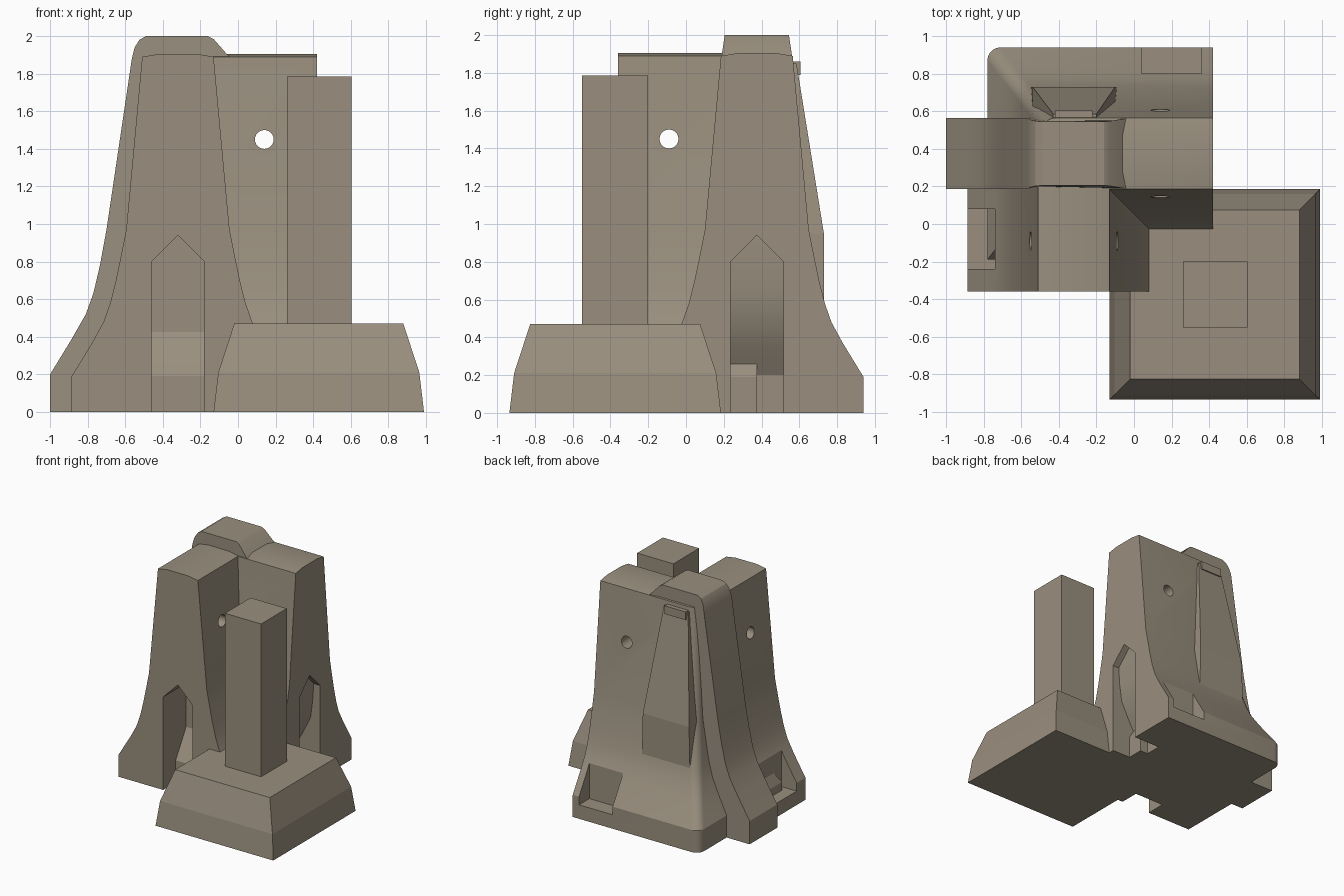
import bpy, bmesh, math

cube = bpy.data.objects.get("Cube")
if cube:
    bpy.data.objects.remove(cube, do_unlink=True)

stone = bpy.data.materials.new("warm grey stone")
stone.use_nodes = True
COLOR = (0.32, 0.275, 0.21, 1)
stone.diffuse_color = COLOR
stone.node_tree.nodes["Principled BSDF"].inputs["Base Color"].default_value = COLOR

# Wall profile: half thickness and height
PROFILE = [(.565, 0), (.565, .19), (.455, .37), (.395, .48), (.36, .58), (.33, .7),
           (.305, .82), (.275, .97), (.19, 1.89), (.1, 1.905)]
WALL_X, WALL_Y = -.32, .375


def loft(name, sections):
    """Skin a stack of equal-length rings and cap both ends."""
    bm = bmesh.new()
    rings = [[bm.verts.new(p) for p in s] for s in sections]
    n = len(rings[0])
    for a, b in zip(rings, rings[1:]):
        for i in range(n):
            j = (i + 1) % n
            bm.faces.new((a[i], a[j], b[j], b[i]))
    bm.faces.new(rings[0][::-1])
    bm.faces.new(rings[-1])
    bmesh.ops.recalc_face_normals(bm, faces=bm.faces)
    mesh = bpy.data.meshes.new(name)
    bm.to_mesh(mesh)
    bm.free()
    obj = bpy.data.objects.new(name, mesh)
    bpy.context.collection.objects.link(obj)
    mesh.materials.append(stone)
    return obj


def rect(x0, x1, y0, y1, z):
    return [(x0, y0, z), (x1, y0, z), (x1, y1, z), (x0, y1, z)]


def box(name, x, y, z):
    return loft(name, [rect(*x, *y, h) for h in z])


def activate(obj):
    bpy.ops.object.select_all(action='DESELECT')
    bpy.context.view_layer.objects.active = obj
    obj.select_set(True)


def cut(obj, cutter):
    mod = obj.modifiers.new("cut", 'BOOLEAN')
    mod.operation, mod.solver, mod.object = 'DIFFERENCE', 'EXACT', cutter
    activate(obj)
    bpy.ops.object.modifier_apply(modifier=mod.name)
    bpy.data.objects.remove(cutter, do_unlink=True)


def smooth(obj):
    activate(obj)
    bpy.ops.object.shade_smooth_by_angle(angle=math.radians(25))


def bore(x, y, axis):
    """Round cutter through a wall along x or y."""
    ring = [(.05 * math.cos(t * math.tau / 24), 1.45 + .05 * math.sin(t * math.tau / 24))
            for t in range(24)]
    ends = (-1, 1)
    if axis == 'x':
        return loft("bore", [[(x + e, y + u, z) for u, z in ring] for e in ends])
    return loft("bore", [[(x + u, y + e, z) for u, z in ring] for e in ends])


ARCH = [(-.14, -.1), (.14, -.1), (.14, .8), (0, .94), (-.14, .8)]

# Front wall with pointed niche, bore and side pocket
front_wall = loft("front_wall", [rect(WALL_X - h, WALL_X + h, -.36, WALL_Y, z) for h, z in PROFILE])
cut(front_wall, loft("niche", [[(WALL_X + u, y, z) for u, z in ARCH] for y in (-.5, -.05)]))
cut(front_wall, bore(WALL_X, -.09, 'x'))
cut(front_wall, box("pocket", (-1.2, -.74), (-.24, .08), (.12, .6)))


# Side wall with a tapering, rounded outer corner
def side_section(half, z):
    left = WALL_X - .02 - half * .78
    back, r = WALL_Y + half, .07
    arc = [(left + r - r * math.sin(a), back - r + r * math.cos(a), z)
           for a in [i * math.pi / 10 for i in range(6)]]
    return [(left, WALL_Y - half, z), (.42, WALL_Y - half, z), (.42, back, z)] + arc


side_wall = loft("side_wall", [side_section(h, z) for h, z in PROFILE])
cut(side_wall, bore(.14, WALL_Y, 'y'))
cut(side_wall, box("pocket", (.04, .36), (.8, 1.2), (.12, .6)))

# Niche in the side wall end, deepening towards the base
DEPTH = [(.17, -.1), (.17, .2), (.25, .34), (.33, .5), (.35, .65), (.36, .8)]
niche = [rect(x, .6, WALL_Y - .14, WALL_Y + .14, z) for x, z in DEPTH]
niche.append(rect(.36, .6, WALL_Y - .001, WALL_Y + .001, .94))
cut(side_wall, loft("niche", niche))

# Interlocking fin with raised crown
FIN = [(-1, 0), (-1, .2), (-.89, .38), (-.81, .52), (-.77, .63), (-.735, .78), (-.7, .97),
       (-.565, 1.88), (-.55, 1.94), (-.525, 1.98), (-.49, 2), (-.16, 2), (-.13, 1.985),
       (-.06, 1.905), (-.03, 1.88), (-.06, 1.5), (-.06, 0)]


def inset(z):
    return max(0, z - 1.88) * .15


corner_fin = loft("corner_fin", [[(x, WALL_Y + s * (.188 - inset(z)), z) for x, z in FIN]
                                 for s in (-1, 1)])

# Raised tapering panel and small lug on the rear face
rear_panel = loft("rear_panel", [rect(x0, x1, .4, y, z) for x0, x1, y, z in (
    (-.55, -.09, .73, .5), (-.54, -.1, .73, .95), (-.43, -.2, .585, 1.85))])
rear_lug = box("rear_lug", (-.42, -.22), (.5, .605), (1.79, 1.86))

# Plinth and pillar
PX, PY = .43, -.375
plinth = loft("plinth", [rect(PX - h, PX + h, PY - h, PY + h, z)
                         for h, z in ((.56, 0), (.535, .21), (.45, .47))])
pillar = box("pillar", (.26, .605), (-.55, -.2), (.4, 1.785))

for part in (front_wall, side_wall, corner_fin):
    smooth(part)
